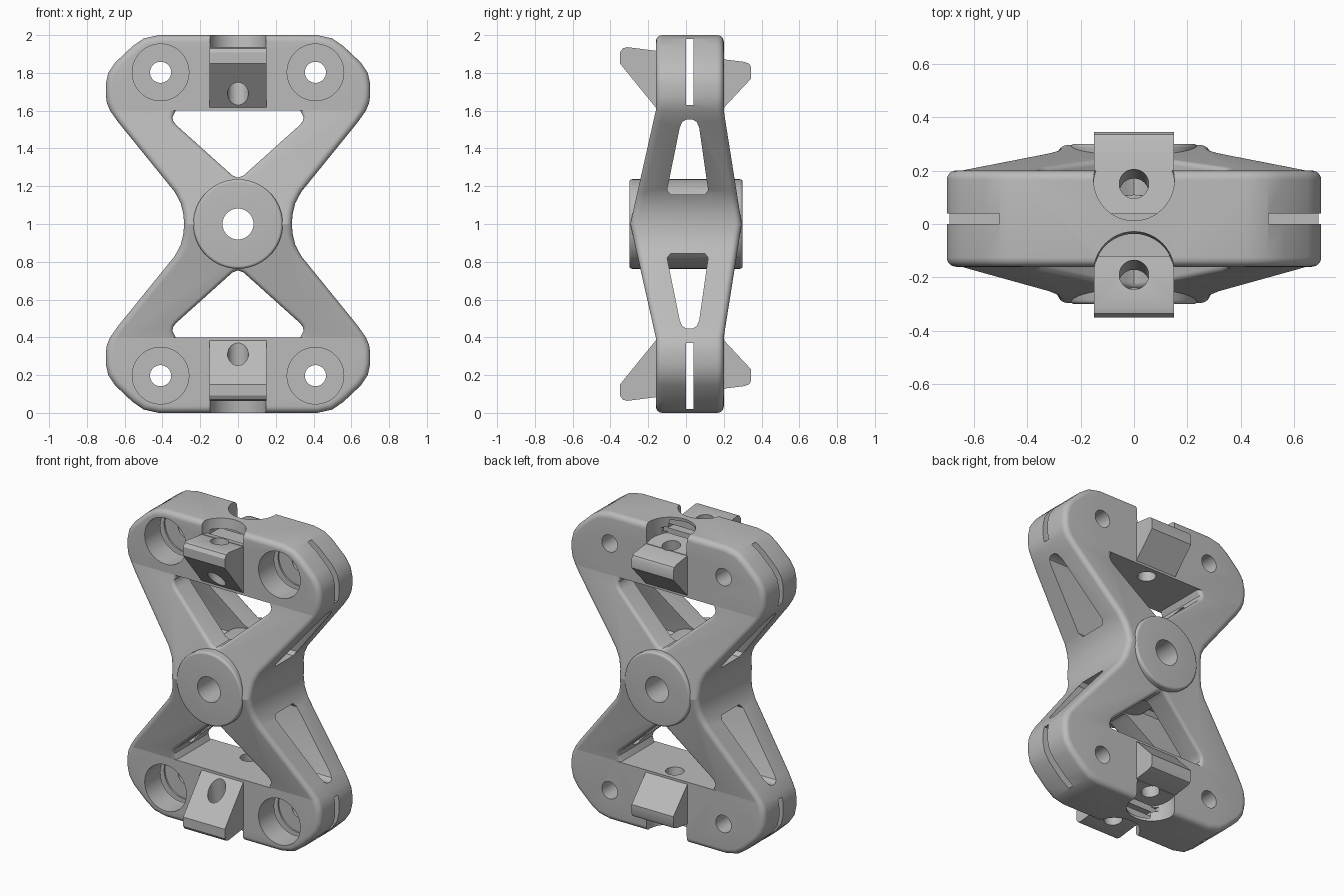
import bpy
import bmesh
from math import sin, cos, pi, atan, radians
from mathutils import Matrix, Vector

if "Cube" in bpy.data.objects:
    bpy.data.objects.remove(bpy.data.objects["Cube"])

FOLDS = (0.4, 1.0, 1.6)
FLIP = Matrix.Translation((0, 0, 2)) @ Matrix.Scale(-1, 4, (0, 0, 1))
HALVES = (Matrix.Identity(4), FLIP)


def swell(z):
    return max(0, 1 - abs(z - 1) / 0.6)


def front(z):
    return -0.16 - 0.135 * swell(z)


def back(z):
    return 0.2 + 0.095 * swell(z)


def finish(name, bm, matrix):
    bm.transform(matrix)
    bmesh.ops.recalc_face_normals(bm, faces=bm.faces)
    mesh = bpy.data.meshes.new(name)
    bm.to_mesh(mesh)
    bm.free()
    ob = bpy.data.objects.new(name, mesh)
    bpy.context.collection.objects.link(ob)
    return ob


def circle(r, cx=0, cz=0, n=48):
    return [(cx + r * cos(2 * pi * i / n), cz + r * sin(2 * pi * i / n)) for i in range(n)]


def prism(name, poly, axis, lo, hi, matrix=HALVES[0]):
    """Straight extrusion of a 2D polygon along one axis."""
    def place(a, b, h):
        return {"x": (h, a, b), "y": (a, h, b), "z": (a, b, h)}[axis]
    bm = bmesh.new()
    ends = [[bm.verts.new(place(a, b, h)) for a, b in poly] for h in (lo, hi)]
    for ring in ends:
        bm.faces.new(ring)
    for i in range(len(poly)):
        j = (i + 1) % len(poly)
        bm.faces.new((ends[0][i], ends[0][j], ends[1][j], ends[1][i]))
    return finish(name, bm, matrix)


def box(name, x, y, z, matrix=HALVES[0]):
    poly = [(x[0], z[0]), (x[1], z[0]), (x[1], z[1]), (x[0], z[1])]
    return prism(name, poly, "y", y[0], y[1], matrix)


def miters(poly):
    """Outward offset direction at each corner of a counter-clockwise polygon."""
    out = []
    for i, p in enumerate(poly):
        a = Vector(p) - Vector(poly[i - 1])
        b = Vector(poly[(i + 1) % len(poly)]) - Vector(p)
        n1 = Vector((a.y, -a.x)).normalized()
        n2 = Vector((b.y, -b.x)).normalized()
        m = (n1 + n2) / (1 + n1.dot(n2))
        if p[1] in FOLDS and abs(m.x) > 0.3:
            m = Vector((1 / m.normalized().x, 0))
        out.append(m)
    return out


def loft(name, poly, r, near, far, bands=None, flare=False, ceiling=9, matrix=HALVES[0]):
    """Solid through y with filleted rims, or a cutter whose rims flare outward."""
    steps, sign = 6, (-1 if flare else 1)
    dirs = miters(poly)
    bm = bmesh.new()

    def ring(t, surface, side, fixed=None):
        verts = []
        for p, m in zip(poly, dirs):
            q = Vector(p) - m * (sign * r * (1 - sin(t)))
            z = min(q.y, ceiling)
            y = surface(z) + side * r * (1 - cos(t)) if fixed is None else fixed
            verts.append(bm.verts.new((q.x, y, z)))
        return verts

    angles = [k / steps * pi / 2 for k in range(steps + 1)]
    rings = [ring(t, near, 1) for t in angles]
    rings += [ring(t, far, -1) for t in reversed(angles)]
    if flare:
        rings = [ring(0, near, 1, -0.6)] + rings + [ring(0, far, -1, 0.6)]
    n = len(poly)
    for a, b in zip(rings, rings[1:]):
        for i in range(n):
            j = (i + 1) % n
            bm.faces.new((a[i], a[j], b[j], b[i]))
    for cap in (rings[0], rings[-1]):
        for lo, hi in bands or [(-9, 9)]:
            bm.faces.new([v for v, p in zip(cap, poly) if lo - 1e-5 <= p[1] <= hi + 1e-5])
    return finish(name, bm, matrix)


def combine(target, tool, operation):
    mod = target.modifiers.new("combine", "BOOLEAN")
    mod.operation, mod.solver, mod.object = operation, "EXACT", tool
    bpy.context.view_layer.objects.active = target
    bpy.ops.object.modifier_apply(modifier=mod.name)
    bpy.data.objects.remove(tool)


def cut(tool):
    combine(frame, tool, "DIFFERENCE")


def add(tool):
    combine(frame, tool, "UNION")


# Hourglass frame, swelling toward its waist
quarter = [(0.285, 1.0), (0.289, 1.05), (0.303, 1.11), (0.335, 1.17), (0.635, 1.54),
           (0.677, 1.6), (0.694, 1.64), (0.7, 1.68), (0.7, 1.74), (0.687, 1.8),
           (0.65, 1.855), (0.56, 1.94), (0.5, 1.982), (0.42, 2.0)]
lower = [(x, 0.4 if z == 1.6 else 2 - z) for x, z in reversed(quarter[1:])]
right = lower + quarter
outline = right + [(-x, z) for x, z in reversed(right)]
frame = loft("x_frame", outline, 0.035, front, back,
             bands=[(0, 0.4), (0.4, 1), (1, 1.6), (1.6, 2)])

# Triangular openings and side windows
tri = [(0, 1.245), (0.03, 1.257), (0.325, 1.522), (0.342, 1.542), (0.348, 1.565),
       (0.33, 1.6)]
tri += [(-x, z) for x, z in reversed(tri[1:])]
window = [(-0.08, 1.155), (0.1, 1.155), (0.117, 1.18), (0.07, 1.51), (0.057, 1.54),
          (0.035, 1.553), (0.002, 1.553), (-0.02, 1.54), (-0.033, 1.51), (-0.1, 1.18)]
for half in HALVES:
    cut(loft("opening_cutter", tri, 0.02, front, back, flare=True, ceiling=1.6, matrix=half))
    cut(prism("window_cutter", window, "x", -1, 1, half))

# Central hub
add(loft("hub", circle(0.237, 0, 1, 64), 0.015, lambda z: -0.3, lambda z: 0.3))
cut(prism("hub_bore", circle(0.082, 0, 1), "y", -1, 1))

# Screw lugs with tilted seats, on the front and back of both bars
TILT = 0.125
lug = [(-0.15, 1.604), (0.19, 1.604), (0.345, 1.77), (0.345, 1.83), (0.335, 1.848),
       (0.31, 1.858), (-0.31, 1.936), (-0.335, 1.93), (-0.35, 1.908), (-0.35, 1.85)]
for half in HALVES:
    add(prism("screw_lug", lug, "x", -0.15, 0.15, half))
for half in HALVES:
    for y in (-0.19, 0.15):
        seat = (half @ Matrix.Translation((0, y, 1.9 - TILT * y))
                @ Matrix.Rotation(-atan(TILT), 4, "X"))
        cut(prism("seat_cutter", circle(0.151), "z", 0, 0.4, seat))
        cut(prism("screw_bore", circle(0.055), "z", -0.45, 0.2, seat))
    cut(box("gap_cutter", (-0.13, 0.13), (-0.12, 0.08), (1.904, 1.934), half))

# Strap slots and corner bolt holes with front counterbores
for half in HALVES:
    cut(box("slot_cutter", (-1, 1), (0.0, 0.04), (1.63, 1.98), half))
    for x in (-0.41, 0.41):
        cut(prism("counterbore", circle(0.15, x, 1.803), "y", -0.5, 0.05, half))
        cut(prism("bolt_hole", circle(0.056, x, 1.803, 32), "y", -0.5, 0.5, half))

# Single grey material
grey = bpy.data.materials.new("plain_grey")
grey.use_nodes = True
color = (0.5, 0.5, 0.5, 1)
grey.diffuse_color = color
grey.node_tree.nodes["Principled BSDF"].inputs["Base Color"].default_value = color
frame.data.materials.clear()
frame.data.materials.append(grey)

# Smooth shading, with the fold lines kept crisp
bpy.ops.object.select_all(action="DESELECT")
frame.select_set(True)
bpy.context.view_layer.objects.active = frame
bpy.ops.object.shade_smooth_by_angle(angle=radians(32))
for e in frame.data.edges:
    a, b = (frame.data.vertices[i].co for i in e.vertices)
    on_fold = any(abs(a.z - z) < 1e-3 and abs(b.z - z) < 1e-3 for z in FOLDS)
    if on_fold and abs(a.x - b.x) > abs(a.y - b.y):
        e.use_edge_sharp = True
